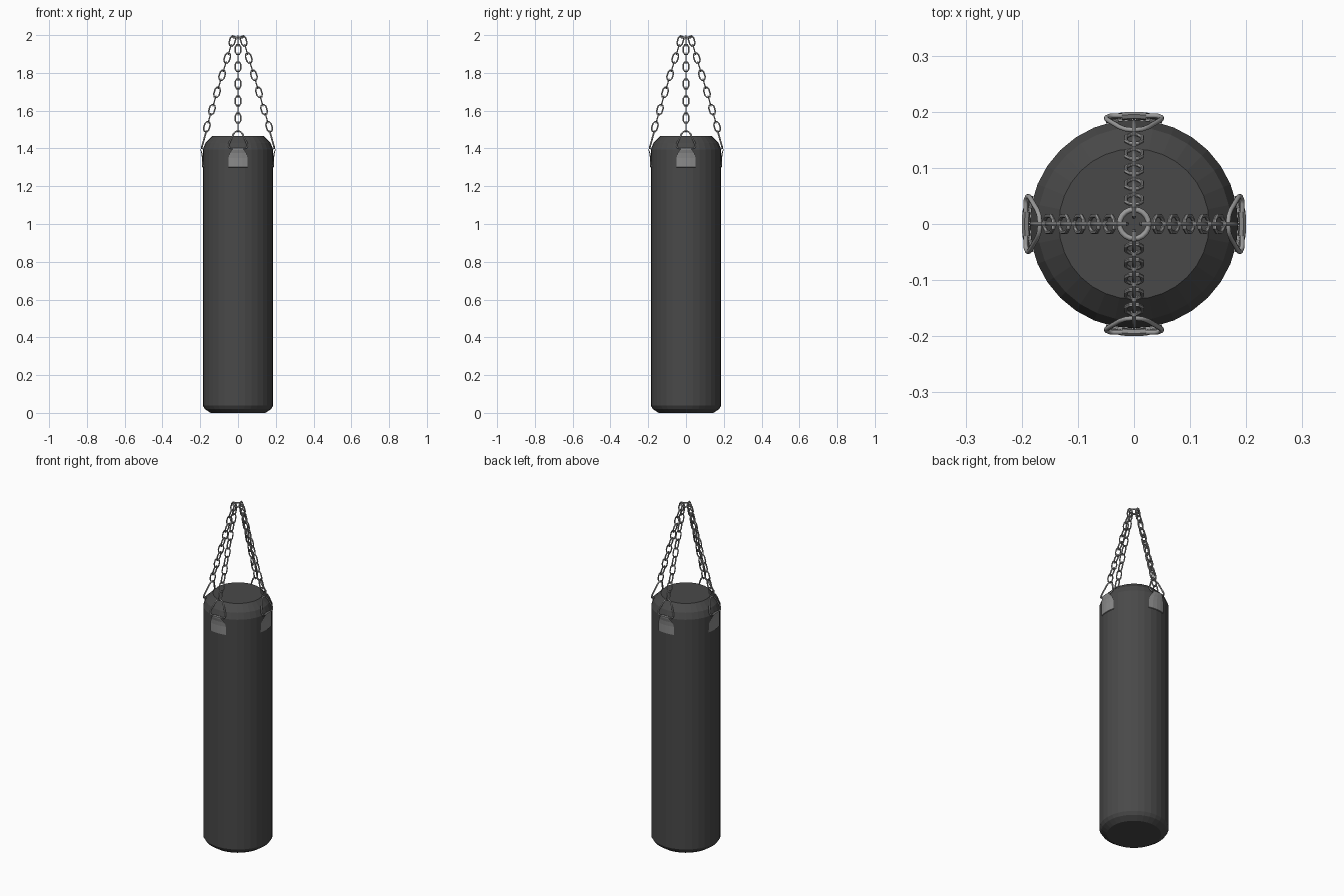
import bpy, bmesh, math
from mathutils import Vector, Matrix

if "Cube" in bpy.data.objects:
    bpy.data.objects.remove(bpy.data.objects["Cube"])


def material(name, rgb):
    m = bpy.data.materials.new(name)
    m.diffuse_color = (*rgb, 1)
    m.use_nodes = True
    m.node_tree.nodes["Principled BSDF"].inputs["Base Color"].default_value = m.diffuse_color
    return m


LEATHER = material("dark_leather", (0.066, 0.066, 0.066))
STRAP = material("grey_strap", (0.26, 0.26, 0.26))
METAL = material("chain_metal", (0.33, 0.33, 0.33))


def finish(bm, name, mat, smooth=None):
    bmesh.ops.recalc_face_normals(bm, faces=bm.faces)
    me = bpy.data.meshes.new(name)
    bm.to_mesh(me)
    bm.free()
    me.materials.append(mat)
    ob = bpy.data.objects.new(name, me)
    bpy.context.collection.objects.link(ob)
    if smooth:
        bpy.ops.object.select_all(action='DESELECT')
        ob.select_set(True)
        bpy.context.view_layer.objects.active = ob
        bpy.ops.object.shade_smooth_by_angle(angle=math.radians(smooth))
    return ob


def bridge(bm, rows, closed_row, closed_path):
    n = len(rows)
    for i in range(n if closed_path else n - 1):
        a, b = rows[i], rows[(i + 1) % n]
        m = len(a)
        for j in range(m if closed_row else m - 1):
            k = (j + 1) % m
            bm.faces.new((a[j], a[k], b[k], b[j]))


def tube(bm, path, normal, r, sides=8):
    """Closed loop of wire lying in the plane with the given normal."""
    rows, n = [], len(path)
    for i, p in enumerate(path):
        t = (path[(i + 1) % n] - path[i - 1]).normalized()
        s = t.cross(normal).normalized()
        rows.append([bm.verts.new(p + r * (math.cos(a) * s + math.sin(a) * normal))
                     for a in (math.tau * k / sides for k in range(sides))])
    bridge(bm, rows, True, True)


# Bag body: lathed profile with chamfered ends
bm = bmesh.new()
rows = []
for r, z in ((0.145, 0), (0.175, 0.02), (0.186, 0.038), (0.186, 1.395),
             (0.172, 1.43), (0.134, 1.467)):
    rows.append([bm.verts.new((r * math.cos(math.tau * k / 32),
                               r * math.sin(math.tau * k / 32), z)) for k in range(32)])
bridge(bm, rows, True, False)
bm.faces.new(rows[0])
bm.faces.new(rows[-1])
finish(bm, "bag_body", LEATHER)

# Horizontal ring that gathers the four chains
bm = bmesh.new()
tube(bm, [Vector((0.026 * math.cos(math.tau * k / 20), 0.026 * math.sin(math.tau * k / 20), 1.988))
          for k in range(20)], Vector((0, 0, 1)), 0.005)
finish(bm, "top_ring", METAL, 50)

Y = Vector((0, 1, 0))
BOTTOM, TOP = Vector((0.165, 0, 1.515)), Vector((0.03, 0, 1.969))
D = (TOP - BOTTOM).normalized()
LINKS, WIRE, HALF_L, HALF_W = 11, 0.0038, 0.0276, 0.0145

for q, side in enumerate(("right", "back", "left", "front")):
    turn = Matrix.Rotation(q * math.pi / 2, 4, 'Z')

    # Chain: links alternate between radial and sideways planes
    bm = bmesh.new()
    for i in range(LINKS):
        c = BOTTOM.lerp(TOP, i / (LINKS - 1))
        across, normal = (D.cross(Y), Y) if i % 2 == 0 else (Y, D.cross(Y))
        path = []
        for end in (0, 1):
            for k in range(4):
                a = end * math.pi + k * math.pi / 3
                off = (HALF_L - HALF_W) * (1 - 2 * end)
                path.append(c + across * HALF_W * math.cos(a)
                            + D * (off + HALF_W * math.sin(a) * 1.08))
        tube(bm, path, normal, WIRE, 6)
    bm.transform(turn)
    finish(bm, side + "_chain", METAL, 50)

    # Rounded triangular ring leaning in toward the chain
    bm = bmesh.new()
    half = [(0.036, 1.401), (0.044, 1.404), (0.049, 1.412), (0.049, 1.422),
            (0.044, 1.434), (0.024, 1.476), (0.015, 1.487), (0.005, 1.491)]
    outline = half + [(-y, z) for y, z in reversed(half)]
    lean = (0.193 - 0.168) / (1.491 - 1.401)
    tube(bm, [Vector((0.193 - lean * (z - 1.401), y, z)) for y, z in outline],
         Vector((1, 0, lean)).normalized(), 0.0044)
    bm.transform(turn)
    finish(bm, side + "_strap_ring", METAL, 50)

    # Strap patch: lies on the bag, narrows and folds over the ring
    bm = bmesh.new()
    rows = []
    for z, w, r in ((1.30, 0.05, 0.186), (1.302, 0.05, 0.190), (1.35, 0.05, 0.191),
                    (1.375, 0.045, 0.194), (1.393, 0.032, 0.199), (1.403, 0.022, 0.200),
                    (1.408, 0.021, 0.195), (1.405, 0.021, 0.188), (1.39, 0.022, 0.186)):
        rows.append([bm.verts.new((r - (w * t) ** 2 / 0.376, w * t, z))
                     for t in (-1, -0.5, 0, 0.5, 1)])
    bridge(bm, rows, False, False)
    bm.transform(turn)
    finish(bm, side + "_strap_patch", STRAP)
